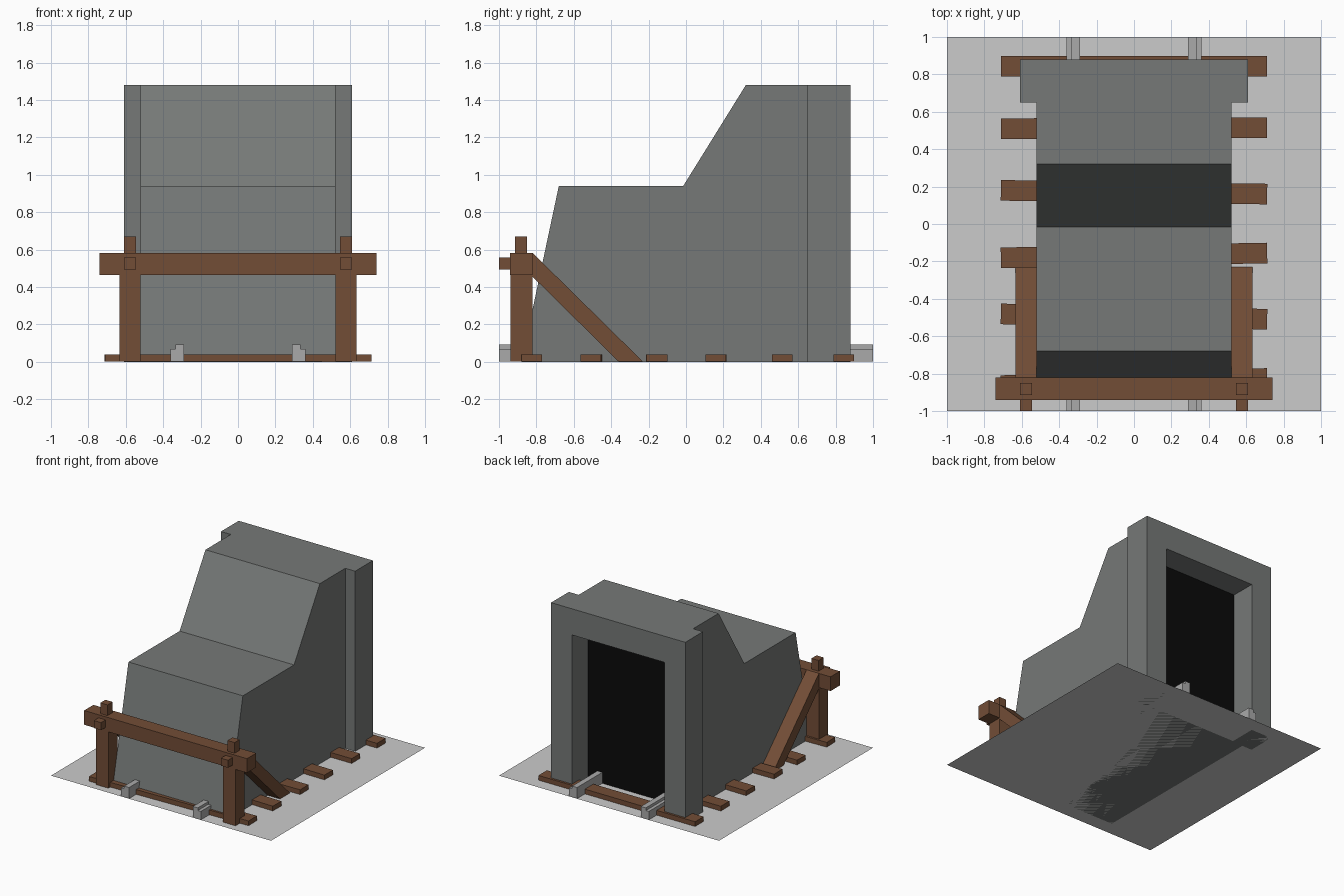
import bpy, bmesh
from mathutils import Matrix

cube = bpy.data.objects.get("Cube")
if cube:
    bpy.data.objects.remove(cube, do_unlink=True)


def material(name, r, g, b):
    m = bpy.data.materials.new(name)
    m.use_nodes = True
    m.diffuse_color = (r, g, b, 1)
    m.node_tree.nodes["Principled BSDF"].inputs["Base Color"].default_value = (r, g, b, 1)
    return m


STONE = material("stone grey", 0.18, 0.19, 0.185)
WOOD = material("brown timber", 0.17, 0.075, 0.037)
STEEL = material("rail grey", 0.40, 0.40, 0.40)
GROUND = material("light ground", 0.60, 0.60, 0.60)
DARK = material("tunnel black", 0.003, 0.003, 0.003)


def finish(name, bm, mat):
    bmesh.ops.recalc_face_normals(bm, faces=bm.faces)
    me = bpy.data.meshes.new(name)
    bm.to_mesh(me)
    bm.free()
    me.materials.append(mat)
    ob = bpy.data.objects.new(name, me)
    bpy.context.collection.objects.link(ob)
    return ob


def prism(name, points, axis, lo, hi, mat):
    """Extrude a flat profile along x (points are y, z) or y (points are x, z)."""
    def place(p, d):
        return (d, p[0], p[1]) if axis == "x" else (p[0], d, p[1])
    bm = bmesh.new()
    face = bm.faces.new([bm.verts.new(place(p, lo)) for p in points])
    ext = bmesh.ops.extrude_face_region(bm, geom=[face])
    moved = [v for v in ext["geom"] if isinstance(v, bmesh.types.BMVert)]
    bmesh.ops.translate(bm, verts=moved, vec=place((0, 0), hi - lo))
    return finish(name, bm, mat)


def box(name, x, y, z, mat):
    return prism(name, [(x[0], z[0]), (x[1], z[0]), (x[1], z[1]), (x[0], z[1])],
                 "y", y[0], y[1], mat)


# Ground sheet
bm = bmesh.new()
bmesh.ops.create_grid(bm, x_segments=1, y_segments=1, size=1)
finish("ground", bm, GROUND)

# Stepped tunnel body
prism("tunnel_body",
      [(-0.88, 0), (-0.68, 0.94), (-0.015, 0.94), (0.32, 1.48), (0.66, 1.48), (0.66, 0)],
      "x", -0.52, 0.52, STONE)

# Portal frame with its opening and dark interior
prism("portal_frame",
      [(-0.61, 0), (-0.61, 1.48), (0.61, 1.48), (0.61, 0),
       (0.42, 0), (0.42, 1.265), (-0.42, 1.265), (-0.42, 0)],
      "y", 0.65, 0.88, STONE)
box("tunnel_darkness", (-0.42, 0.42), (0.665, 0.673), (0.002, 1.265), DARK)

# Sleepers, laid slightly askew
sleepers = [(-0.845, 0.027), (-0.495, -0.02), (-0.168, 0.018),
            (0.17, -0.014), (0.512, 0.003), (0.843, 0)]
for i, (y, turn) in enumerate(sleepers):
    ob = box(f"sleeper_{i + 1}", (-0.712, 0.712), (-0.055, 0.055), (0.001, 0.04), WOOD)
    ob.data.transform(Matrix.Translation((0, y, 0)) @ Matrix.Rotation(turn, 4, "Z"))

# Front crossbeam
box("crossbeam", (-0.74, 0.74), (-0.94, -0.82), (0.465, 0.582), WOOD)

# Mirrored parts: rails, posts, pegs and braces
for side, s in (("left", 1), ("right", -1)):
    prism(f"{side}_rail",
          [(s * x, z) for x, z in ((0.29, 0.001), (0.29, 0.092), (0.335, 0.092),
                                   (0.335, 0.07), (0.362, 0.07), (0.362, 0.001))],
          "y", -1, 1, STEEL)
    wide = sorted((s * 0.522, s * 0.634))
    slim = sorted((s * 0.545, s * 0.61))
    box(f"{side}_post", wide, (-0.938, -0.822), (0.001, 0.47), WOOD)
    box(f"{side}_top_peg", slim, (-0.915, -0.85), (0.57, 0.67), WOOD)
    box(f"{side}_front_peg", slim, (-1, -0.93), (0.495, 0.557), WOOD)
    prism(f"{side}_brace",
          [(-0.83, 0.582), (-0.83, 0.465), (-0.36, 0.001), (-0.23, 0.001), (-0.82, 0.582)],
          "x", wide[0], wide[1], WOOD)
